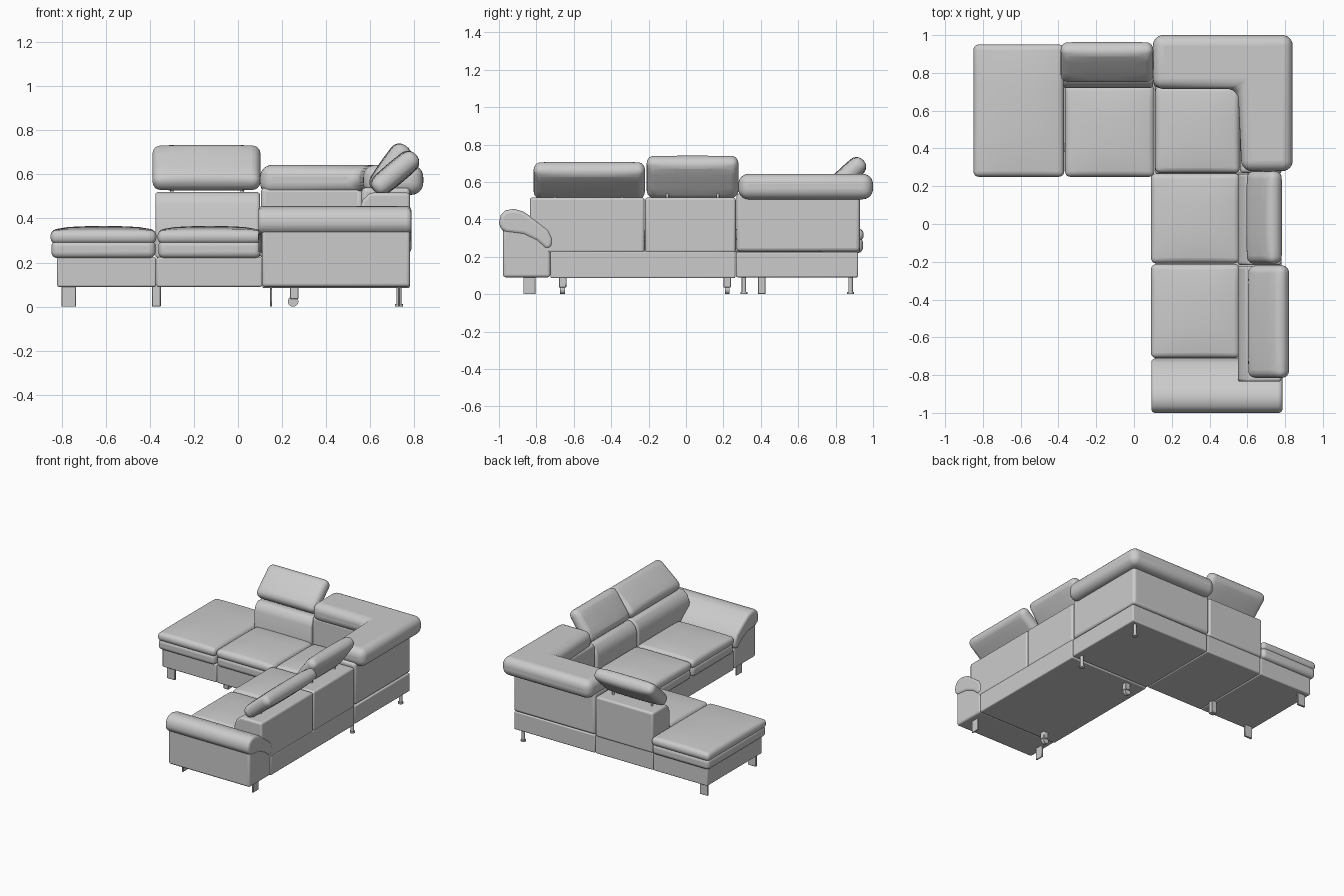
import bpy, bmesh, math
from mathutils import Vector, Matrix

if "Cube" in bpy.data.objects:
    bpy.data.objects.remove(bpy.data.objects["Cube"])


def finish(name, bm, bevel=0.0, seg=4, angle=35):
    bmesh.ops.recalc_face_normals(bm, faces=bm.faces)
    me = bpy.data.meshes.new(name)
    bm.to_mesh(me)
    bm.free()
    ob = bpy.data.objects.new(name, me)
    bpy.context.collection.objects.link(ob)
    if bevel:
        m = ob.modifiers.new("round", "BEVEL")
        m.width, m.segments = bevel, seg
        m.limit_method, m.angle_limit = "ANGLE", math.radians(angle)
    bpy.ops.object.select_all(action="DESELECT")
    ob.select_set(True)
    bpy.context.view_layer.objects.active = ob
    bpy.ops.object.shade_smooth_by_angle(angle=math.radians(40))
    return ob


def add_box(bm, lo, hi, bulge=0.0, both=False):
    """Box whose top (and optionally bottom) swells like upholstery."""
    lo, hi = Vector(lo), Vector(hi)
    c, s = (lo + hi) / 2, hi - lo
    part = bmesh.new()
    bmesh.ops.create_cube(part, size=1)
    if bulge:
        flat = [e for e in part.edges if abs(e.verts[0].co.z - e.verts[1].co.z) < .1]
        bmesh.ops.subdivide_edges(part, edges=flat, cuts=5, use_grid_fill=True)
    for v in part.verts:
        u, w, t = v.co * 2
        f = max(0, (1 - u * u) * (1 - w * w))
        v.co = Vector((v.co.x * s.x, v.co.y * s.y, v.co.z * s.z)) + c
        if t > 0 or both:
            v.co.z += math.copysign(bulge * math.sqrt(f), t)
    me = bpy.data.meshes.new("part")
    part.to_mesh(me)
    part.free()
    bm.from_mesh(me)
    bpy.data.meshes.remove(me)


def box(name, lo, hi, bevel=0.008, seg=3):
    bm = bmesh.new()
    add_box(bm, lo, hi)
    return finish(name, bm, bevel, seg)


def cushion(name, x0, x1, y0, y1):
    # lower cushion and swelling top cover meeting at a seam
    bm = bmesh.new()
    add_box(bm, (x0 + .004, y0 + .004, .22), (x1 - .004, y1 - .004, .302))
    add_box(bm, (x0, y0, .285), (x1, y1, .348), .018)
    return finish(name, bm, .028, 5, 50)


def prism(name, pts, axis, a, b, bevel=0.015, seg=4):
    place = {"x": lambda p, t: (t, p[0], p[1]),
             "y": lambda p, t: (p[0], t, p[1]),
             "z": lambda p, t: (p[0], p[1], t)}[axis]
    bm = bmesh.new()
    lo = [bm.verts.new(place(p, a)) for p in pts]
    hi = [bm.verts.new(place(p, b)) for p in pts]
    n = len(pts)
    bm.faces.new(lo)
    bm.faces.new(hi[::-1])
    for i in range(n):
        j = (i + 1) % n
        bm.faces.new((lo[i], lo[j], hi[j], hi[i]))
    return finish(name, bm, bevel, seg)


def cylinder(name, loc, r, depth, axis="z"):
    bm = bmesh.new()
    bmesh.ops.create_cone(bm, cap_ends=True, segments=20, radius1=r, radius2=r, depth=depth)
    if axis == "y":
        bm.transform(Matrix.Rotation(math.pi / 2, 4, "X"))
    bm.transform(Matrix.Translation(loc))
    return finish(name, bm)


def headrest(name, length, loc, tilt, turn=0):
    # padded block, local x runs up the slope, local y along the sofa
    bm = bmesh.new()
    add_box(bm, (-.125, -length / 2, -.043), (.125, length / 2, .043), .010, True)
    bm.transform(Matrix.Translation(loc) @ Matrix.Rotation(math.radians(turn), 4, "Z")
                 @ Matrix.Rotation(-math.radians(tilt), 4, "Y"))
    return finish(name, bm, .038, 5, 50)


# plinths
box("footstool_base", (-.82, .275, .09), (-.371, .92, .225))
box("left_seat_base", (-.369, .275, .09), (.109, .92, .225))
box("corner_base", (.111, .268, .09), (.78, .92, .225))
box("right_seat_base", (.11, -.725, .085), (.78, .264, .23))

# seat cushions
cushion("footstool_cushion", -.85, -.37, .25, .95)
cushion("left_seat", -.365, .108, .25, .735)
cushion("corner_seat", .112, .56, .27, .73)
cushion("right_seat_back", .09, .56, -.208, .268)
cushion("right_seat_front", .09, .56, -.71, -.212)

# backrests with sloped top front edge
side = [(.55, .22), (.55, .44), (.565, .485), (.60, .517), (.78, .517), (.78, .22)]
prism("right_backrest_front", side, "y", -.835, -.222)
prism("right_backrest_back", side, "y", -.218, .266)
rear = [(.72, .22), (.72, .46), (.735, .495), (.76, .52), (.93, .52), (.93, .22)]
prism("left_backrest", rear, "x", -.375, .10)

# corner back and its thick padded top
prism("corner_back", [(.104, .725), (.56, .725), (.56, .27), (.78, .27), (.78, .93), (.104, .93)],
      "z", .228, .54, .02)
prism("corner_top_pad", [(.10, .715), (.55, .715), (.57, .28), (.84, .28), (.84, 1.0), (.10, 1.0)],
      "z", .507, .643, .055, 6)

# headrests
headrest("right_headrest_front", .595, (.713, -.517, .607), 40)
headrest("right_headrest_back", .49, (.69, .035, .627), 55)
headrest("left_headrest", .49, (-.143, .857, .63), 43, 90)
for y in (-.70, -.34, -.10, .17):
    cylinder("headrest_post", (.68, y, .54), .008, .08)
for x in (-.30, .02):
    cylinder("headrest_post", (x, .83, .55), .008, .08)

# front arm: body and draped pad
prism("arm_body", [(-.978, .09), (-.725, .09), (-.725, .26), (-.80, .32), (-.88, .36), (-.978, .36)],
      "x", .108, .78, .015)
prism("arm_pad", [(-1.0, .385), (-.99, .425), (-.965, .448), (-.92, .456), (-.87, .442), (-.80, .395),
                  (-.735, .345), (-.712, .30), (-.715, .26), (-.73, .238), (-.755, .245),
                  (-.80, .285), (-.87, .318), (-.965, .33), (-.992, .348)],
      "x", .092, .786, .02)

# legs: flat plates, square post, round posts
for y in (.31, .88):
    box("footstool_leg", (-.80, y - .008, 0), (-.735, y + .008, .10), .002, 1)
for x in (.15, .73):
    box("arm_leg", (x - .005, -.87, 0), (x + .005, -.805, .10), .002, 1)
box("middle_leg", (-.39, .385, 0), (-.35, .425, .10), .003, 1)
for y in (.31, .88):
    cylinder("corner_leg", (.73, y, .05), .012, .10)
    cylinder("corner_leg_foot", (.73, y, .006), .018, .012)

# casters of the pull-out section
for y in (-.66, .22):
    box("caster_bracket", (.235, y - .02, .035), (.275, y + .02, .10), .003, 1)
    cylinder("caster_wheel", (.25, y, .024), .024, .025, "y")
